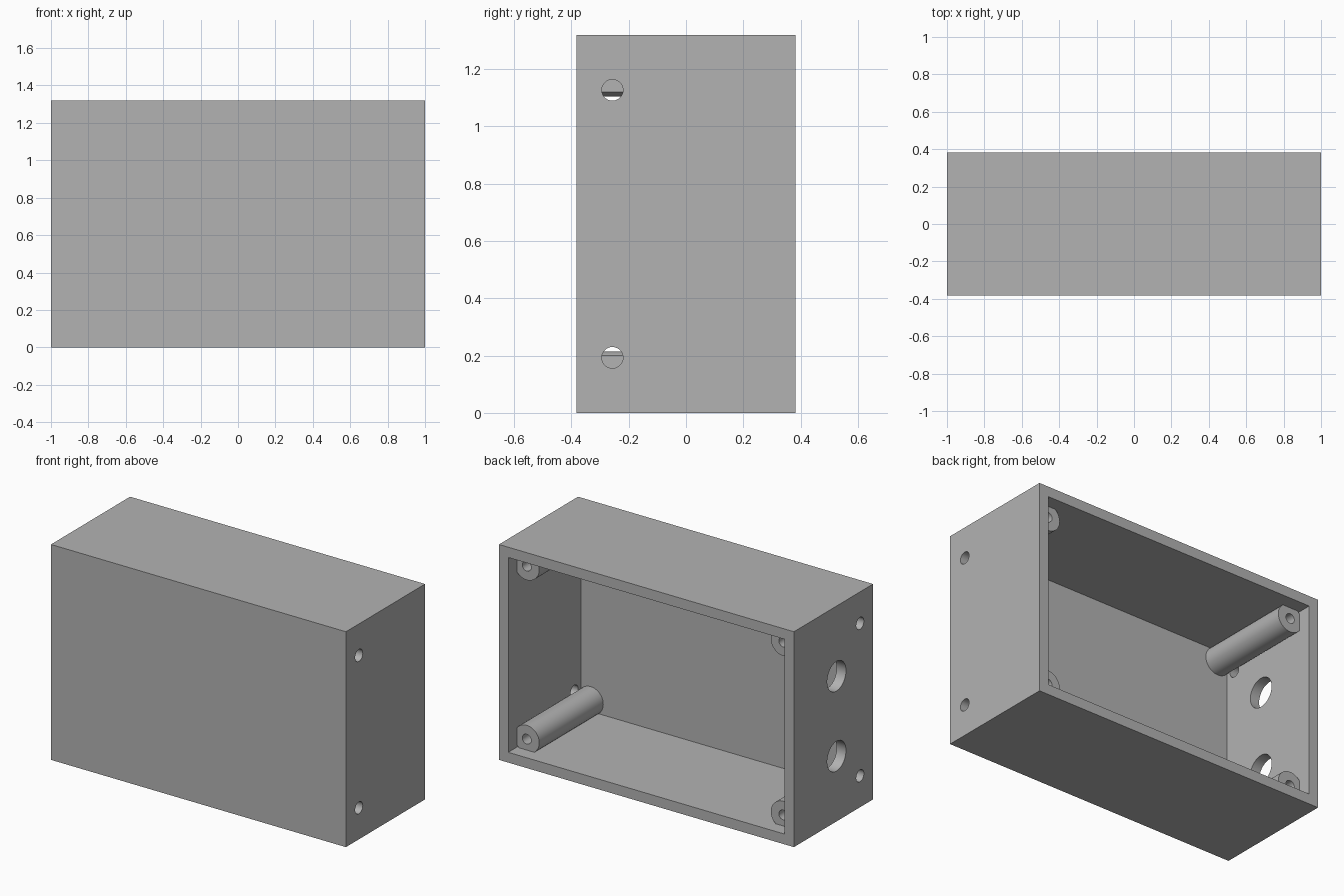
import bpy
import math
from mathutils import Vector

if "Cube" in bpy.data.objects:
    bpy.data.objects.remove(bpy.data.objects["Cube"], do_unlink=True)

# Main dimensions
W, D, H = 2.0, 0.766, 1.32
WALL = 0.063
POST_INSET, POST_R, POST_END = 0.13, 0.085, 0.30
FLOOR_Y = -D / 2 + WALL

grey = bpy.data.materials.new("plain grey")
grey.use_nodes = True
colour = (0.45, 0.45, 0.45, 1)
grey.diffuse_color = colour
grey.node_tree.nodes["Principled BSDF"].inputs["Base Color"].default_value = colour


def block(name, low, high):
    low, high = Vector(low), Vector(high)
    bpy.ops.mesh.primitive_cube_add(size=1, location=(low + high) / 2)
    ob = bpy.context.object
    ob.name = name
    ob.scale = high - low
    bpy.ops.object.transform_apply(location=True, rotation=True, scale=True)
    ob.data.materials.append(grey)
    return ob


def rod(name, start, end, radius, sides=48):
    start, end = Vector(start), Vector(end)
    axis = end - start
    bpy.ops.mesh.primitive_cylinder_add(
        vertices=sides, radius=radius, depth=axis.length,
        location=(start + end) / 2,
        rotation=axis.to_track_quat('Z', 'Y').to_euler())
    ob = bpy.context.object
    ob.name = name
    bpy.ops.object.transform_apply(location=True, rotation=True, scale=True)
    ob.data.materials.append(grey)
    return ob


def combine(target, tool, operation):
    mod = target.modifiers.new("combine", 'BOOLEAN')
    mod.operation = operation
    mod.solver = 'EXACT'
    mod.object = tool
    tool.hide_render = True
    bpy.context.view_layer.objects.active = target
    bpy.ops.object.modifier_apply(modifier=mod.name)
    bpy.data.objects.remove(tool, do_unlink=True)


# Hollow box, open at the back
body = block("enclosure_body", (-W / 2, -D / 2, 0), (W / 2, D / 2, H))
cavity = block("cavity_cutter", (-W / 2 + WALL, FLOOR_Y, WALL),
               (W / 2 - WALL, D, H - WALL))
combine(body, cavity, 'DIFFERENCE')

# Corner screw posts, merged into the walls
corners = [(sx * (W / 2 - POST_INSET), z)
           for sx in (-1, 1) for z in (POST_INSET, H - POST_INSET)]
for x, z in corners:
    post = rod("corner_post", (x, FLOOR_Y - 0.03, z), (x, POST_END, z), POST_R)
    combine(body, post, 'UNION')
for x, z in corners:
    pilot = rod("pilot_cutter", (x, FLOOR_Y, z), (x, D, z), 0.03, 32)
    combine(body, pilot, 'DIFFERENCE')

# Small mounting holes on both sides, just biting into the posts
for side in (-1, 1):
    for z in (0.193, H - 0.193):
        drill = rod("mounting_cutter", (side * 0.918, -0.257, z),
                    (side * 1.1, -0.257, z), 0.037, 32)
        combine(body, drill, 'DIFFERENCE')

# Two large cable holes on one side only
for z in (0.40, 0.89):
    drill = rod("cable_cutter", (-0.9, -0.03, z), (-1.1, -0.03, z), 0.091)
    combine(body, drill, 'DIFFERENCE')

bpy.ops.object.select_all(action='DESELECT')
body.select_set(True)
bpy.context.view_layer.objects.active = body
bpy.ops.object.shade_smooth_by_angle(angle=math.radians(30))
